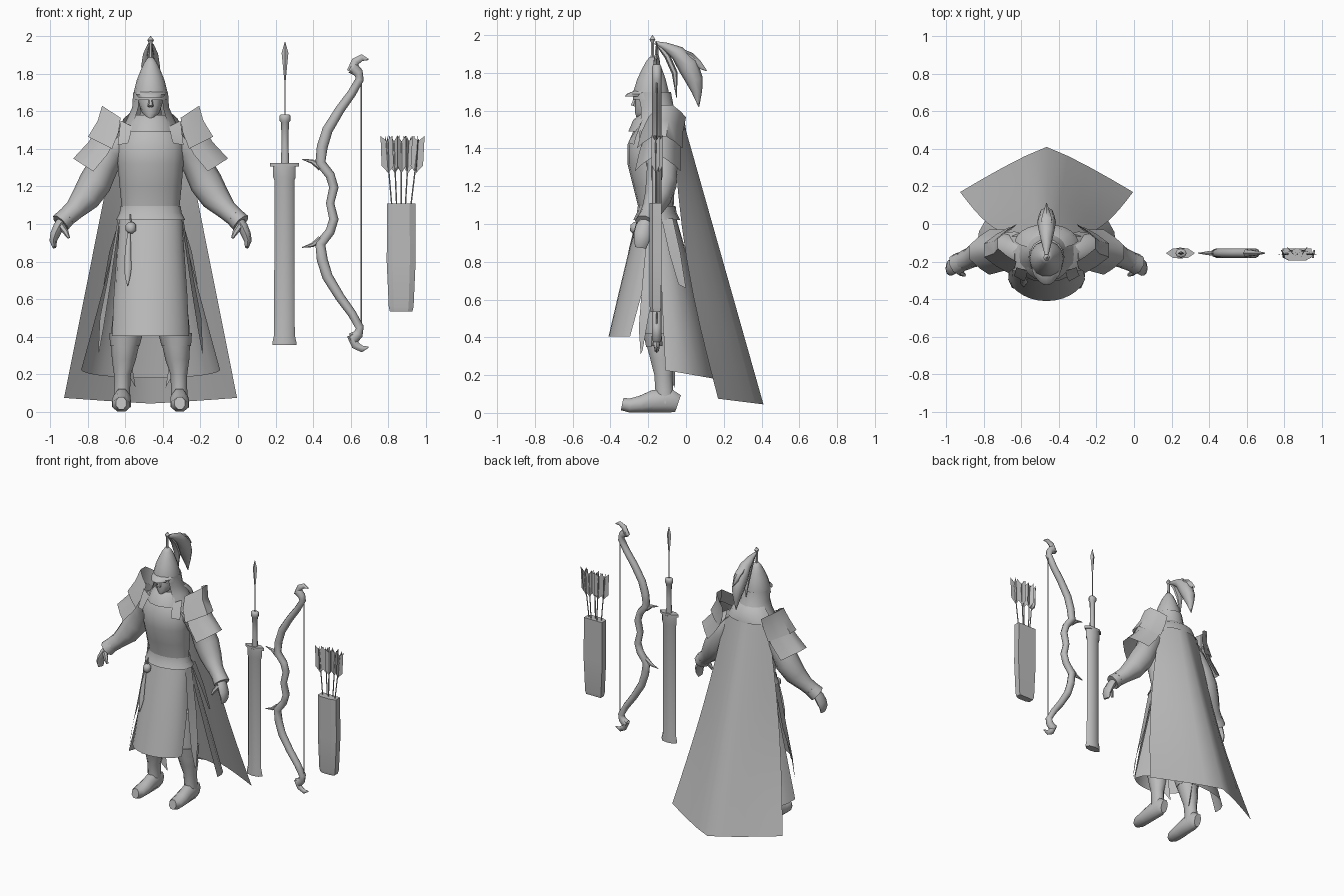
import bpy, bmesh, math
from mathutils import Vector

CX = -0.465          # centre line of the figure
WY = -0.155          # depth of the separate weapons
grey = bpy.data.materials.new("plain_grey")
grey.diffuse_color = (0.5, 0.5, 0.5, 1)


def finish(name, rows, closed=False, caps=False, angle=55):
    """Skin a grid of points; closed joins each row to a ring."""
    bm = bmesh.new()
    vs = [[bm.verts.new(p) for p in r] for r in rows]
    n = len(rows[0])
    for a, b in zip(vs, vs[1:]):
        for i in range(n if closed else n - 1):
            j = (i + 1) % n
            bm.faces.new((a[i], a[j], b[j], b[i]))
    if caps:
        bm.faces.new(vs[0])
        bm.faces.new(vs[-1])
    bmesh.ops.recalc_face_normals(bm, faces=bm.faces)
    me = bpy.data.meshes.new(name)
    bm.to_mesh(me)
    bm.free()
    me.materials.append(grey)
    ob = bpy.data.objects.new(name, me)
    bpy.context.collection.objects.link(ob)
    bpy.ops.object.select_all(action='DESELECT')
    ob.select_set(True)
    bpy.context.view_layer.objects.active = ob
    bpy.ops.object.shade_smooth_by_angle(angle=math.radians(angle))
    return ob


def tube(name, pts, n=10, ref=(0, 1, 0), flat=False, x0=CX, s=1, angle=55, turn=0):
    """Loft of ellipses (x, y, z, in-plane radius, depth radius)."""
    P = [Vector((x0 + s * p[0], p[1], p[2])) for p in pts]
    rows = []
    for i, p in enumerate(P):
        t = P[min(i + 1, len(P) - 1)] - P[max(i - 1, 0)]
        t = Vector((0, 0, 1)) if flat else t.normalized()
        u = t.cross(Vector(ref)).normalized()
        v = u.cross(t)
        ang = [2 * math.pi * k / n + turn for k in range(n)]
        rows.append([p + u * math.cos(a) * pts[i][3] + v * math.sin(a) * pts[i][4] for a in ang])
    return finish(name, rows, True, True, angle)


def shell(name, rings, a0, a1, n=10, sag=0, narrow=0):
    """Open wrap of rings (z, rx, centre y, ry); angle 0 faces front; narrow closes the sweep downwards."""
    rows = []
    for k, (z, rx, cy, ry) in enumerate(rings):
        f = k / (len(rings) - 1)
        row = []
        for i in range(n + 1):
            a = math.radians((a0 + (a1 - a0) * i / n) * (1 - narrow * f))
            row.append((CX + rx * math.sin(a), cy - ry * math.cos(a), z - sag * f * abs(math.cos(a))))
        rows.append(row)
    return finish(name, rows)


def sheet(name, rows, x0=CX, s=1):
    return finish(name, [[(x0 + s * x, y, z) for x, y, z in r] for r in rows])


# torso and belt
tube("torso", [(0, -.155, 1.02, .155, .09), (0, -.16, 1.1, .155, .095), (0, -.17, 1.2, .165, .11),
               (0, -.19, 1.32, .175, .12), (0, -.19, 1.42, .18, .12), (0, -.165, 1.5, .15, .11),
               (0, -.15, 1.56, .085, .08)], 16, flat=True)
shell("belt_flap", [(1.095, .16, -.155, .1), (1.06, .165, -.155, .105), (1.02, .185, -.155, .125)], -180, 180, 16)

# neck, head, nose
tube("neck", [(0, -.15, 1.53, .06, .06), (0, -.16, 1.64, .055, .06)], flat=True)
tube("head", [(0, -.25, 1.555, .008, .01), (0, -.22, 1.59, .045, .05), (0, -.195, 1.63, .06, .075),
              (0, -.185, 1.7, .075, .085), (0, -.18, 1.77, .06, .07)], 12, flat=True)
tube("nose", [(0, -.265, 1.67, .008, .01), (0, -.28, 1.625, .016, .015)], 6)

# helmet, brim, spike
tube("helmet", [(0, -.185, 1.66, .093, .098), (0, -.185, 1.705, .089, .095), (0, -.183, 1.765, .074, .078),
                (0, -.18, 1.82, .052, .055), (0, -.178, 1.86, .033, .034), (0, -.178, 1.885, .014, .014)], 14, flat=True)
shell("brim", [(1.705, .082, -.195, .08), (1.688, .082, -.215, .1), (1.674, .07, -.225, .1)], -72, 72, 8)
tube("helmet_spike", [(0, -.178, 1.87, .018, .018), (0, -.178, 1.89, .01, .01), (0, -.178, 1.955, .009, .009),
                      (0, -.178, 1.965, .01, .01), (0, -.178, 1.978, .018, .018), (0, -.178, 2, .001, .001)], 6, flat=True)

# plume strands
tube("plume", [(0, -.165, 1.96, .008, .01), (0, -.11, 1.94, .022, .024), (0, -.045, 1.905, .04, .04),
               (0, .01, 1.84, .056, .05), (0, .045, 1.76, .046, .042), (0, .058, 1.7, .028, .025),
               (0, .068, 1.62, .002, .002)], 8, (1, 0, 0))
tube("plume_tip", [(0, -.04, 1.92, .015, .02), (0, .02, 1.88, .03, .032), (0, .065, 1.845, .022, .018),
                   (0, .11, 1.81, .002, .002)], 6, (1, 0, 0))
tube("plume_inner", [(0, -.15, 1.95, .01, .01), (0, -.1, 1.89, .016, .022), (0, -.06, 1.8, .016, .025),
                     (0, -.05, 1.67, .002, .002)], 6, (1, 0, 0))

# neck guard hanging from the helmet, collar, cape collar
shell("neck_guard", [(1.7, .093, -.18, .1), (1.62, .098, -.165, .1), (1.56, .125, -.15, .12), (1.49, .16, -.15, .14)],
      42, 318, 12)
shell("collar", [(1.58, .09, -.16, .085), (1.55, .12, -.16, .12), (1.49, .145, -.165, .14)], -180, 180, 14)
shell("cape_collar", [(1.6, .1, -.13, .075), (1.56, .145, -.12, .11), (1.5, .17, -.1, .1)], 95, 265, 10)

# cape, nearly pointed at the middle of its hem, side edges bowed forward
rows = []
for k in range(9):
    f = k / 8
    row = []
    for i in range(9):
        t = i / 4 - 1
        h = 1 - abs(t) ** 1.15
        bow = .045 * math.sin(math.pi * f) * t * t
        row.append((t * (.17 + .29 * f), -.07 + .24 * f - bow + h * (.06 + .18 * f),
                    1.53 - 1.455 * f - .03 * h * f))
    rows.append(row)
sheet("cape", rows)

# skirt and long coat
shell("front_skirt", [(1.06, .165, -.155, .095), (.85, .18, -.18, .125), (.62, .198, -.215, .145),
                      (.405, .215, -.245, .165)], -100, 100, 12, narrow=.28)
shell("coat_tail", [(1.06, .155, -.15, .09), (.8, .215, -.13, .15), (.5, .295, -.115, .21), (.225, .37, -.1, .255)],
      88, 272, 12, .045)
tube("trousers", [(0, -.15, 1.0, .14, .08), (0, -.15, .72, .15, .085), (0, -.14, .6, .14, .08)], 12, flat=True)

for s, side in ((-1, "left"), (1, "right")):
    # hanging side strips and inner coat flap
    sheet(side + "_side_strip", [[(.165, -.2, 1.02), (.175, -.14, 1.02)], [(.21, -.23, .7), (.23, -.16, .7)],
                                 [(.25, -.25, .45), (.27, -.2, .5)], [(.275, -.24, .31), (.278, -.23, .33)]], s=s)
    sheet(side + "_rear_strip", [[(.165, -.13, 1.03), (.155, -.07, 1.03)], [(.22, -.09, .85), (.2, -.03, .85)],
                                 [(.25, -.04, .68), (.235, 0, .66)]], s=s)
    sheet(side + "_inner_flap", [[(.16, -.12, .8), (.1, -.07, .8)], [(.18, -.1, .45), (.13, -.05, .45)],
                                 [(.12, -.09, .2), (.08, -.06, .13)]], s=s)
    # leg and boot
    tube(side + "_leg", [(.1, -.14, .68, .085, .085), (.125, -.14, .45, .082, .085), (.135, -.135, .36, .075, .078),
                         (.142, -.125, .28, .064, .066), (.15, -.12, .2, .045, .05), (.152, -.115, .12, .043, .05),
                         (.152, -.11, .05, .045, .055)], 10, flat=True, s=s)
    tube(side + "_boot", [(.152, -.042, .05, .05, .028), (.152, -.08, .063, .066, .046), (.153, -.17, .062, .065, .049),
                          (.155, -.24, .046, .048, .054), (.156, -.3, .039, .04, .05), (.156, -.338, .047, .036, .03)],
         8, (1, 0, 0), s=s, turn=math.pi / 8)
    tube(side + "_boot_cuff", [(.13, -.14, .42, .09, .09), (.137, -.135, .35, .078, .08)], 10, flat=True, s=s)
    # sleeve, cuff, hand
    tube(side + "_sleeve", [(.13, -.16, 1.45, .07, .08), (.2, -.14, 1.4, .085, .09), (.25, -.125, 1.31, .08, .085),
                            (.295, -.13, 1.22, .088, .085), (.345, -.15, 1.14, .078, .072),
                            (.405, -.18, 1.075, .055, .055), (.45, -.2, 1.035, .05, .052)], 10, s=s)
    tube(side + "_cuff", [(.44, -.195, 1.045, .05, .053), (.48, -.215, 1.005, .054, .058)], 8, s=s)
    tube(side + "_hand", [(.46, -.205, 1.03, .03, .035), (.49, -.222, .985, .028, .044), (.508, -.23, .945, .026, .046),
                          (.518, -.235, .91, .02, .04), (.512, -.24, .875, .01, .03)], 8, s=s)
    tube(side + "_thumb", [(.475, -.245, .99, .018, .018), (.45, -.265, .955, .015, .015), (.435, -.272, .925, .007, .008)],
         6, s=s)
    # curved shoulder plates, two overlapping layers leaning back at the top
    for name, spine in (("upper", ((.275, 1.64, .16, 1.565, -.1), (.3, 1.56, .17, 1.49, -.125),
                                   (.355, 1.475, .205, 1.4, -.14))),
                        ("lower", ((.295, 1.54, .18, 1.46, -.125), (.345, 1.45, .23, 1.37, -.14),
                                   (.43, 1.36, .305, 1.28, -.15)))):
        rows = []
        for k, (xo, zo, xi, zi, yc) in enumerate(spine):
            row = []
            for t in (-1, -.72, -.3, .3, .72, 1):
                h = 1 - abs(t) ** 1.6
                w = .1 + .01 * k
                row.append((xi + (xo - xi) * h, yc + w * t, zi + (zo - zi) * h))
            rows.append(row)
        sheet(f"{side}_{name}_shoulder_plate", rows, s=s)
    # shoulder pad under the plates, and chest strap
    sheet(side + "_shoulder_pad", [[(.1, -.24, 1.51), (.1, -.15, 1.55), (.1, -.06, 1.52)],
                                   [(.17, -.25, 1.47), (.18, -.15, 1.5), (.17, -.04, 1.46)],
                                   [(.24, -.23, 1.38), (.26, -.15, 1.42), (.24, -.05, 1.38)]], s=s)
    sheet(side + "_chest_strap", [[(.1, -.25, 1.52), (.16, -.23, 1.55)], [(.11, -.29, 1.46), (.17, -.265, 1.46)],
                                  [(.12, -.305, 1.43), (.175, -.275, 1.42)]], s=s)

# pouch and hanging knife lying against the skirt
tube("pouch", [(-.105, -.265, 1.01, .012, .012), (-.105, -.268, .995, .028, .026), (-.105, -.27, .965, .028, .026),
               (-.105, -.272, .95, .01, .01)], 8, flat=True)
tube("pouch_cord", [(-.11, -.25, 1.05, .005, .005), (-.105, -.265, 1.0, .005, .005)], 5)
tube("knife", [(-.115, -.275, .95, .008, .008), (-.12, -.295, .86, .016, .01), (-.122, -.312, .76, .02, .01),
               (-.122, -.325, .71, .012, .008), (-.122, -.335, .67, .002, .002)], 6)

# broad sword in its scabbard
tube("scabbard", [(0, WY, .355, .064, .03), (0, WY, .37, .064, .03), (0, WY, .41, .055, .026), (0, WY, 1.23, .053, .026),
                  (0, WY, 1.25, .06, .03), (0, WY, 1.31, .06, .03)], 8, flat=True, x0=.247)
tube("guard", [(0, WY, 1.305, .077, .03), (0, WY, 1.325, .077, .03)], 6, flat=True, x0=.247)
tube("grip", [(0, WY, 1.325, .022, .018), (0, WY, 1.43, .018, .016), (0, WY, 1.54, .021, .018), (0, WY, 1.55, .03, .024),
              (0, WY, 1.575, .03, .024), (0, WY, 1.583, .022, .018)], 8, flat=True, x0=.25)
# arrow above the sword
tube("arrow_shaft", [(0, WY, 1.57, .003, .003), (0, WY, 1.79, .003, .003)], 5, flat=True, x0=.25)
tube("arrow_head", [(0, WY, 1.755, .003, .003), (0, WY, 1.91, .018, .01), (0, WY, 1.97, .001, .001)], 4, flat=True, x0=.25)

# recurved bow: one half mirrored about its middle height
half = ((.49, 0, .022), (.51, .085, .025), (.49, .15, .025), (.438, .215, .028), (.448, .3, .029),
        (.476, .39, .028), (.543, .5, .025), (.605, .585, .023), (.648, .66, .022), (.64, .695, .026), (.61, .72, .033))
MZ = 1.11
path = [(x, -d) for x, d, r in half[:0:-1]] + [(x, d) for x, d, r in half]
rad = [r for x, d, r in half[:0:-1]] + [r for x, d, r in half]
tube("bow", [(x, WY, MZ + d, r, .025) for (x, d), r in zip(path, rad)], 8, x0=0)
for k in (-1, 1):
    tube("bow_tip", [(.6, WY, MZ + k * .7, .022, .022), (.625, WY, MZ + k * .755, .022, .018),
                     (.66, WY, MZ + k * .775, .018, .012), (.695, WY, MZ + k * .765, .003, .004)], 6, x0=0)
    tube("bow_spur", [(.44, WY, MZ + k * .19, .018, .018), (.395, WY, MZ + k * .222, .012, .012),
                      (.34, WY, MZ + k * .235, .002, .002)], 6, x0=0)
tube("bow_string", [(.657, WY, MZ - .7, .004, .004), (.657, WY, MZ + .7, .004, .004)], 5, x0=0)

# quiver: tapering box with bevelled front
rows = []
for z, w, d in ((.535, .06, .025), (.56, .066, .03), (.8, .077, .032), (1.11, .075, .032)):
    rows.append([(.868 + x * w, -.162 + y * d, z) for x, y in
                 ((-1, 1), (-1, -.5), (-.6, -1), (.6, -1), (1, -.5), (1, 1))])
finish("quiver", rows, True, True, 20)

# arrows fanned out of the quiver, with crossed feather vanes
for i, (xb, xt) in enumerate(((.82, .79), (.845, .83), (.868, .87), (.89, .91), (.918, .96))):
    y = WY + (.012 if i % 2 else -.005)
    tube("quiver_arrow", [(xb, y, 1.08, .004, .004), (xt, y, 1.43, .004, .004)], 5, x0=0)
    dx = (xt - xb) * .5
    for a in (.25 + .3 * i, .25 + .3 * i + math.pi / 2):
        c, e = math.cos(a) * .033, math.sin(a) * .022
        sheet("feather_vane", [[(xt - dx * .6 + k * c * .5, y + k * e * .5, 1.27 + .02 * abs(k)) for k in (-1, 0, 1)],
                               [(xt - dx * .4 + k * c, y + k * e, 1.31) for k in (-1, 0, 1)],
                               [(xt + k * c, y + k * e, 1.44 + .03 * abs(k)) for k in (-1, 0, 1)]], x0=0)
